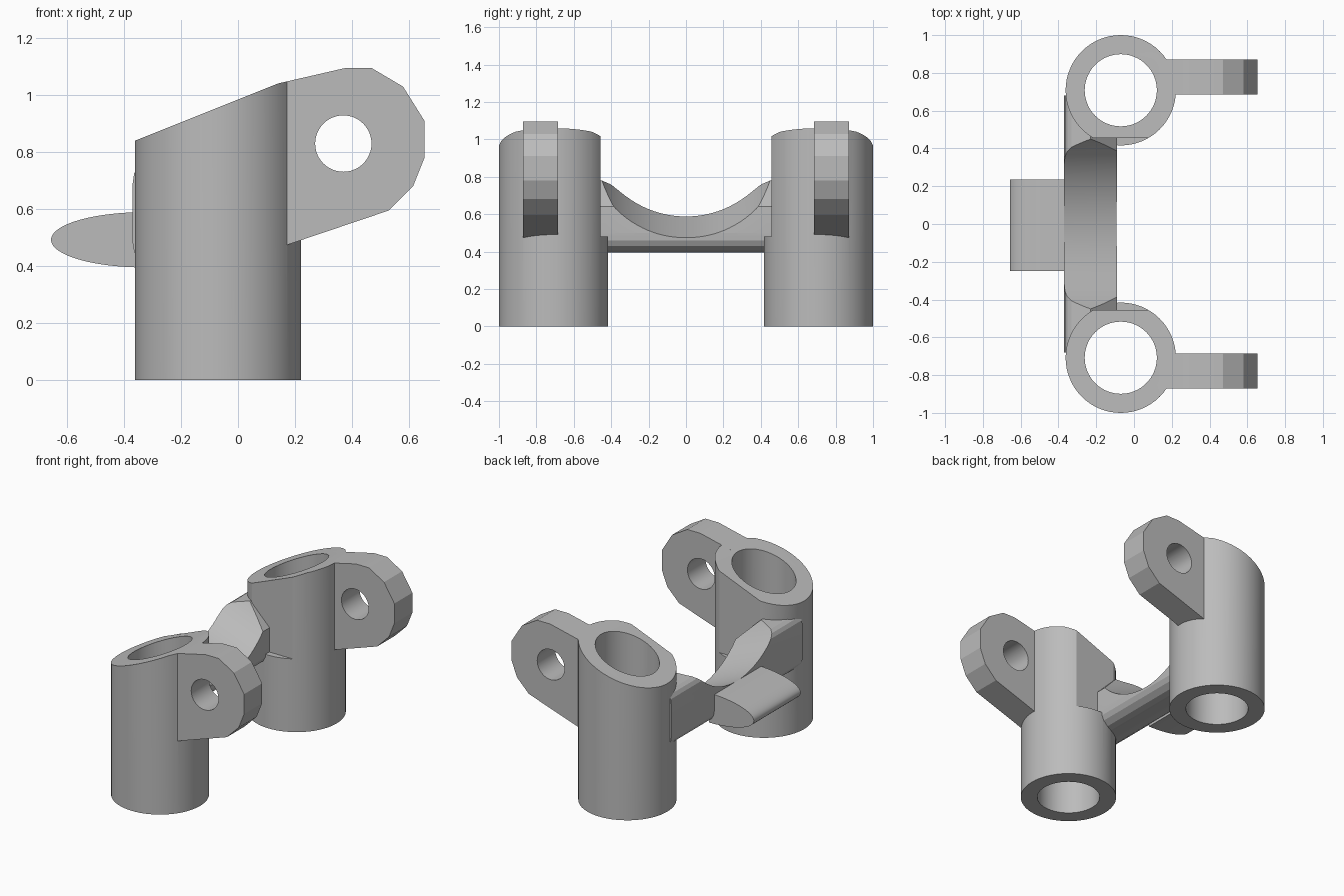
import bpy, bmesh, math
from mathutils import Vector

cube = bpy.data.objects.get("Cube")
if cube:
    bpy.data.objects.remove(cube, do_unlink=True)

grey = bpy.data.materials.new("plain grey")
grey.use_nodes = True
COLOUR = (0.5, 0.5, 0.5, 1)
grey.diffuse_color = COLOUR
grey.node_tree.nodes["Principled BSDF"].inputs["Base Color"].default_value = COLOUR


def prism(name, points, sweep):
    """Closed solid made by sweeping a 3D outline along a vector."""
    bm = bmesh.new()
    face = bm.faces.new([bm.verts.new(p) for p in points])
    swept = bmesh.ops.extrude_face_region(bm, geom=[face])["geom"]
    verts = [v for v in swept if isinstance(v, bmesh.types.BMVert)]
    bmesh.ops.translate(bm, verts=verts, vec=Vector(sweep))
    bmesh.ops.recalc_face_normals(bm, faces=bm.faces)
    mesh = bpy.data.meshes.new(name)
    bm.to_mesh(mesh)
    bm.free()
    mesh.materials.append(grey)
    obj = bpy.data.objects.new(name, mesh)
    bpy.context.collection.objects.link(obj)
    return obj


def side_prism(name, outline, y0, y1):
    return prism(name, [(x, y0, z) for x, z in outline], (0, y1 - y0, 0))


def arc(cx, cy, rx, ry, n=64, start=0, end=math.tau, closed=True):
    steps = n if closed else n - 1
    angles = [start + (end - start) * i / steps for i in range(n)]
    return [(cx + rx * math.cos(a), cy + ry * math.sin(a)) for a in angles]


def rod(name, x, y, r, z0, z1):
    return prism(name, [(a, b, z0) for a, b in arc(x, y, r, r)], (0, 0, z1 - z0))


def combine(target, tool, operation):
    """Apply a boolean and discard the tool."""
    tool.hide_render = True
    mod = target.modifiers.new("boolean", "BOOLEAN")
    mod.operation, mod.solver, mod.object = operation, "EXACT", tool
    bpy.context.view_layer.objects.active = target
    bpy.ops.object.modifier_apply(modifier=mod.name)
    bpy.data.objects.remove(tool, do_unlink=True)


TUBE_X, TUBE_Y = -0.07, 0.708

# Bridge: rounded at the back, chamfered on the ear side
bridge_outline = [(-0.23, 0.78), (-0.33, 0.762), (-0.352, 0.748), (-0.365, 0.725),
                  (-0.37, 0.69), (-0.37, 0.48), (-0.365, 0.45), (-0.35, 0.425),
                  (-0.32, 0.405), (-0.27, 0.395), (-0.19, 0.395), (-0.145, 0.405),
                  (-0.11, 0.43), (-0.094, 0.46), (-0.09, 0.5), (-0.09, 0.64)]
bracket = side_prism("bracket", bridge_outline, -0.68, 0.68)

# Elliptical tab on the back of the bridge
tab = side_prism("tab", arc(-0.33, 0.492, 0.327, 0.097, 33, math.pi / 2,
                            math.pi * 1.5, False), -0.25, 0.235)
combine(bracket, tab, "UNION")

# Tilted round saddle scooped out of the bridge
saddle = prism("saddle_cutter", [(0.1, y, z) for y, z in arc(0, 0.925, 0.53, 0.53, 96)],
               (-0.6, 0, 0.246))
combine(bracket, saddle, "DIFFERENCE")

ear_outline = [(0.125, 1.02), (0.14, 1.041), (0.375, 1.095), (0.47, 1.095), (0.58, 1.03),
               (0.655, 0.91), (0.655, 0.78), (0.615, 0.68), (0.53, 0.595),
               (0.175, 0.475), (0.125, 0.458)]
slope_outline = [(-0.5, 0.785), (0.14, 1.041), (0.4, 1.1), (0.4, 1.5), (-0.5, 1.5)]

for side in (-1, 1):
    # Tube with a sloping top and a flat on its inner face
    tube = rod("tube", TUBE_X, side * TUBE_Y, 0.292, 0, 1.3)
    combine(tube, side_prism("slope_cutter", slope_outline, side * 0.3, side * 1.1),
            "DIFFERENCE")
    flat = [(-0.5, 0.48), (0.4, 0.48), (0.4, 1.5), (-0.5, 1.5)]
    combine(tube, side_prism("flat_cutter", flat, side * 0.3, side * 0.456), "DIFFERENCE")
    # Faceted ear
    combine(tube, side_prism("ear", ear_outline, side * 0.685, side * 0.872), "UNION")
    combine(bracket, tube, "UNION")

for side in (-1, 1):
    # Tube bore and ear pin hole
    combine(bracket, rod("bore", TUBE_X, side * TUBE_Y, 0.191, -0.2, 1.4), "DIFFERENCE")
    combine(bracket, side_prism("pin_hole", arc(0.37, 0.83, 0.099, 0.099, 48),
                                side * 0.6, side * 0.95), "DIFFERENCE")

# Smooth the round walls, keep edges and ear facets sharp
bpy.ops.object.select_all(action="DESELECT")
bracket.select_set(True)
bpy.context.view_layer.objects.active = bracket
bpy.ops.object.shade_smooth_by_angle(angle=math.radians(20))
